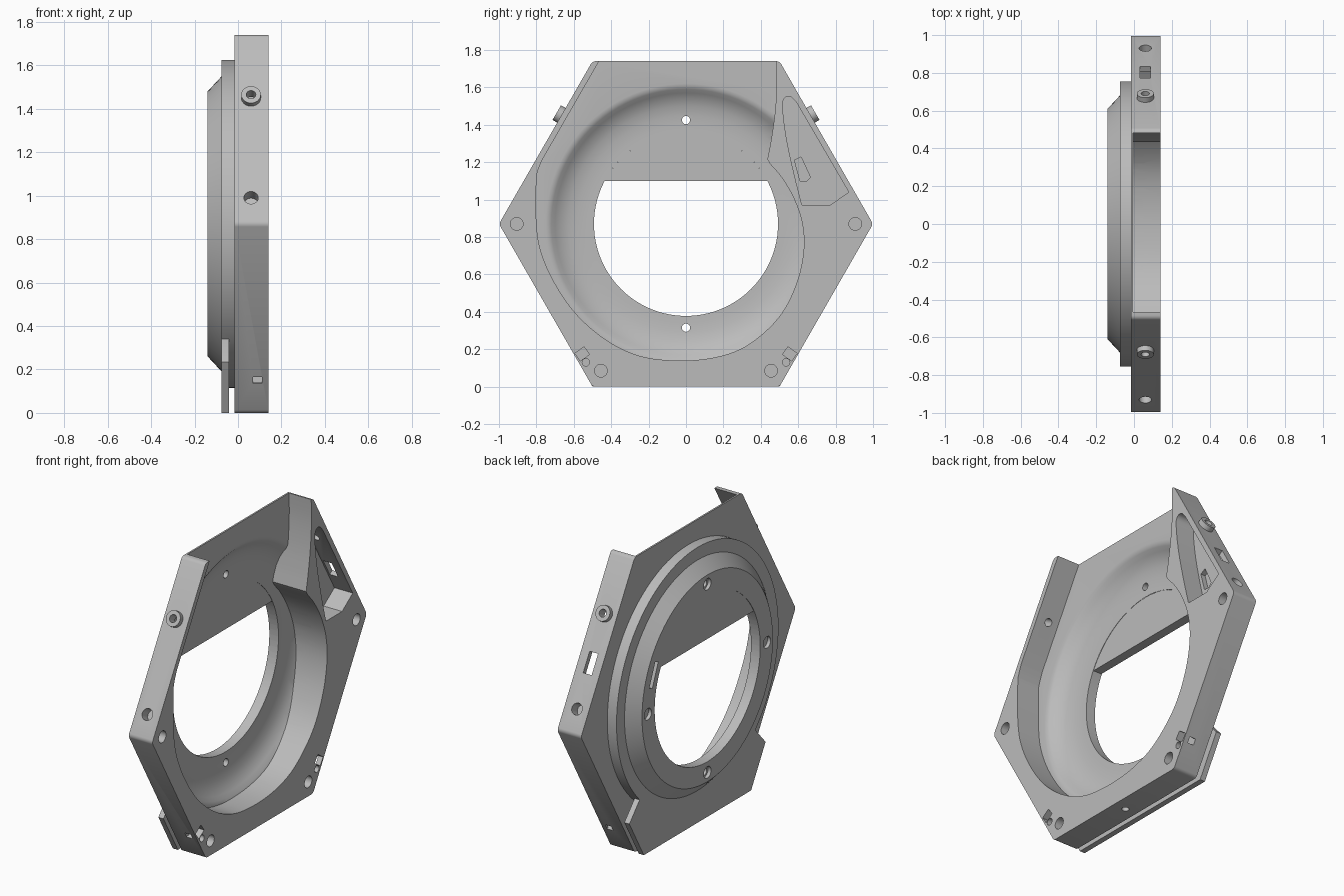
import bpy, bmesh, math
from mathutils import Vector, Matrix

if "Cube" in bpy.data.objects:
    bpy.data.objects.remove(bpy.data.objects["Cube"])

grey = bpy.data.materials.new("plain grey")
grey.use_nodes = True
colour = (0.5, 0.5, 0.5, 1)
grey.diffuse_color = colour
grey.node_tree.nodes["Principled BSDF"].inputs["Base Color"].default_value = colour

MID = 0.87                                # height of the central axis
BACK, FACE, FLOOR = -0.015, 0.14, -0.005  # plate back, plate face, recess floor


def finish(name, bm):
    bmesh.ops.recalc_face_normals(bm, faces=bm.faces)
    mesh = bpy.data.meshes.new(name)
    bm.to_mesh(mesh)
    bm.free()
    mesh.materials.append(grey)
    ob = bpy.data.objects.new(name, mesh)
    bpy.context.collection.objects.link(ob)
    return ob


def prism(name, outline, x0, x1):
    """Extrude a (y, z) outline along x."""
    bm = bmesh.new()
    face = bm.faces.new([bm.verts.new((x0, y, z)) for y, z in outline])
    ext = bmesh.ops.extrude_face_region(bm, geom=[face])["geom"]
    moved = [v for v in ext if isinstance(v, bmesh.types.BMVert)]
    bmesh.ops.translate(bm, verts=moved, vec=(x1 - x0, 0, 0))
    return finish(name, bm)


def lathe(name, profile, steps=96):
    """Spin an (r, x) profile that starts and ends on the central axis."""
    bm = bmesh.new()
    verts = [bm.verts.new((x, 0, MID + r)) for r, x in profile]
    edges = [bm.edges.new(pair) for pair in zip(verts, verts[1:])]
    bmesh.ops.spin(bm, geom=verts + edges, cent=(0, 0, MID), axis=(1, 0, 0),
                   angle=math.tau, steps=steps)
    bmesh.ops.remove_doubles(bm, verts=bm.verts, dist=1e-5)
    return finish(name, bm)


def rod(name, centre, direction, radius, length, sides=24):
    bm = bmesh.new()
    turn = Vector(direction).to_track_quat("Z", "Y").to_matrix().to_4x4()
    bmesh.ops.create_cone(bm, cap_ends=True, segments=sides, radius1=radius,
                          radius2=radius, depth=length,
                          matrix=Matrix.Translation(centre) @ turn)
    return finish(name, bm)


def block(name, centre, size, tilt):
    """Box turned about x by tilt degrees."""
    bm = bmesh.new()
    bmesh.ops.create_cube(bm, size=1, matrix=Matrix.Translation(centre)
                          @ Matrix.Rotation(math.radians(tilt), 4, "X")
                          @ Matrix.Diagonal((*size, 1)))
    return finish(name, bm)


def combine(target, tool, operation="DIFFERENCE"):
    mod = target.modifiers.new("cut", "BOOLEAN")
    mod.operation, mod.object, mod.solver = operation, tool, "EXACT"
    bpy.context.view_layer.objects.active = target
    bpy.ops.object.modifier_apply(modifier=mod.name)
    bpy.data.objects.remove(tool)


def smooth_path(points, steps=5):
    """Catmull-Rom curve through the points."""
    p = [Vector(q) for q in points]
    p = [p[0] * 2 - p[1]] + p + [p[-1] * 2 - p[-2]]
    out = []
    for a, b, c, d in zip(p, p[1:], p[2:], p[3:]):
        for i in range(steps):
            t = i / steps
            out.append(0.5 * (2 * b + (c - a) * t + (2 * a - 5 * b + 4 * c - d) * t * t
                              + (3 * b - a - 3 * c + d) * t ** 3))
    return out + [p[-2]]


# Hexagonal housing with softened corners
hexagon = [(1, MID), (0.5, 1.74), (-0.5, 1.74), (-1, MID), (-0.5, 0), (0.5, 0)]
housing = prism("housing", hexagon, BACK, FACE)
bm = bmesh.new()
bm.from_mesh(housing.data)
corners = [e for e in bm.edges if abs(e.verts[0].co.x - e.verts[1].co.x) > 0.1]
bmesh.ops.bevel(bm, geom=corners, offset=0.015, segments=3, profile=0.5, affect="EDGES")
bm.to_mesh(housing.data)
bm.free()

# Stepped inlet collar on the back
combine(housing, lathe("collar", [(0, -0.14), (0.61, -0.14), (0.68, -0.075),
                                  (0.755, -0.075), (0.755, 0.0), (0, 0.0)]), "UNION")

# Bottom skirt hanging from the collar
arc = [(0.735 * math.sin(a), MID - 0.735 * math.cos(a))
       for a in [math.radians(45 - i * 3) for i in range(31)]]
skirt = [(-0.5, 0), (0.5, 0), (0.635, 0.235), (0.54, 0.34)] + arc + [(-0.54, 0.34), (-0.635, 0.235)]
combine(housing, prism("skirt", skirt, -0.075, -0.042), "UNION")

# Spiral recess, open at the top
tongue = smooth_path([(0.48, 1.8), (0.485, 1.62), (0.475, 1.46), (0.455, 1.32), (0.435, 1.215)])
spiral = smooth_path([(0.45, 1.19), (0.51, 1.12), (0.575, 1.01), (0.62, 0.88), (0.63, 0.74),
                      (0.6, 0.58), (0.53, 0.42), (0.43, 0.3), (0.29, 0.2), (0.12, 0.15),
                      (-0.07, 0.14), (-0.25, 0.165), (-0.42, 0.245), (-0.58, 0.38),
                      (-0.7, 0.55), (-0.775, 0.72), (-0.8, 0.88), (-0.8, 1.1),
                      (-0.793, 1.15), (-0.77, 1.21)])
outline = tongue + spiral + [Vector((-0.43, 1.8))]
dish = lathe("dish", [(0, 0.05), (0.75, 0.05), (0.75, FLOOR), (0.735, -0.007), (0.72, -0.015),
                      (0.7, -0.032), (0.67, -0.052), (0.63, -0.068), (0.58, -0.077),
                      (0.53, -0.08), (0, -0.08)])
combine(dish, prism("limit", outline, -0.2, 0.3), "INTERSECT")
combine(housing, prism("recess", outline, FLOOR, 0.3))
combine(housing, dish)

# Central opening
combine(housing, rod("opening", (0, 0, MID), (1, 0, 0), 0.492, 1, 96))

# Side pocket and the slit in its floor
pocket = smooth_path([(0.62, 0.97), (0.575, 1.15), (0.535, 1.34), (0.517, 1.5), (0.53, 1.545),
                      (0.56, 1.55), (0.59, 1.52)], 3) + [(0.87, 1.04), (0.77, 0.97)]
combine(housing, prism("pocket", pocket, 0.02, 0.3))
combine(housing, prism("slit", [(0.58, 1.21), (0.615, 1.228), (0.665, 1.12),
                                (0.645, 1.1), (0.61, 1.1)], -0.01, 0.1))
combine(housing, block("edge_slot", (0.06, 0.8, 1.21), (0.055, 0.1, 0.12), 30))
combine(housing, block("back_slot", (-0.14, 0.5, 1.08), (0.05, 0.03, 0.15), 22))

# Screw holes around the collar: two go through, two are blind
for i in range(4):
    a = i * math.pi / 2
    y, z = 0.555 * math.sin(a), MID + 0.555 * math.cos(a)
    if i % 2 == 0:
        combine(housing, rod("screw_hole", (-0.1, y, z), (1, 0, 0), 0.022, 0.3))
    combine(housing, rod("counterbore", (-0.14, y, z), (1, 0, 0), 0.034, 0.04))

for side in (-1, 1):
    out = Vector((0, side * 0.866, 0.5))
    # Blind holes in the face
    for y, z, r in ((0.905, MID, 0.034), (0.455, 0.085, 0.034), (0.535, 0.13, 0.02)):
        combine(housing, rod("face_hole", (FACE, side * y, z), (1, 0, 0), r, 0.16))
    # Lower corner notches, in the face and the edge
    combine(housing, block("notch", (FACE, side * 0.555, 0.175), (0.14, 0.06, 0.05), -side * 35))
    combine(housing, block("edge_notch", (0.09, side * 0.58, 0.155), (0.04, 0.08, 0.035), -side * 30))
    # Hose bosses and holes on the upper edges
    combine(housing, rod("boss", Vector((0.06, side * 0.665, 1.45)) + out * 0.01, out, 0.045, 0.04), "UNION")
    combine(housing, rod("boss_bore", (0.06, side * 0.665, 1.45), out, 0.022, 0.16))
    combine(housing, rod("edge_hole", (0.06, side * 0.93, 0.99), out, 0.033, 0.12))

# Small bore in the bottom edge
combine(housing, rod("bottom_bore", (0.06, 0, 0), (0, 0, 1), 0.02, 0.1))

# Baffle closing the top of the opening
a0 = math.asin((1.1 - MID) / 0.492)
segment = [(0.492 * math.cos(a), MID + 0.492 * math.sin(a))
           for a in [a0 + (math.pi - 2 * a0) * i / 32 for i in range(33)]]
baffle = prism("baffle", segment, -0.137, -0.082)

# Smooth the curved walls, keep edges crisp
for ob in (housing, baffle):
    bpy.ops.object.select_all(action="DESELECT")
    ob.select_set(True)
    bpy.context.view_layer.objects.active = ob
    bpy.ops.object.shade_smooth_by_angle(angle=math.radians(28))
